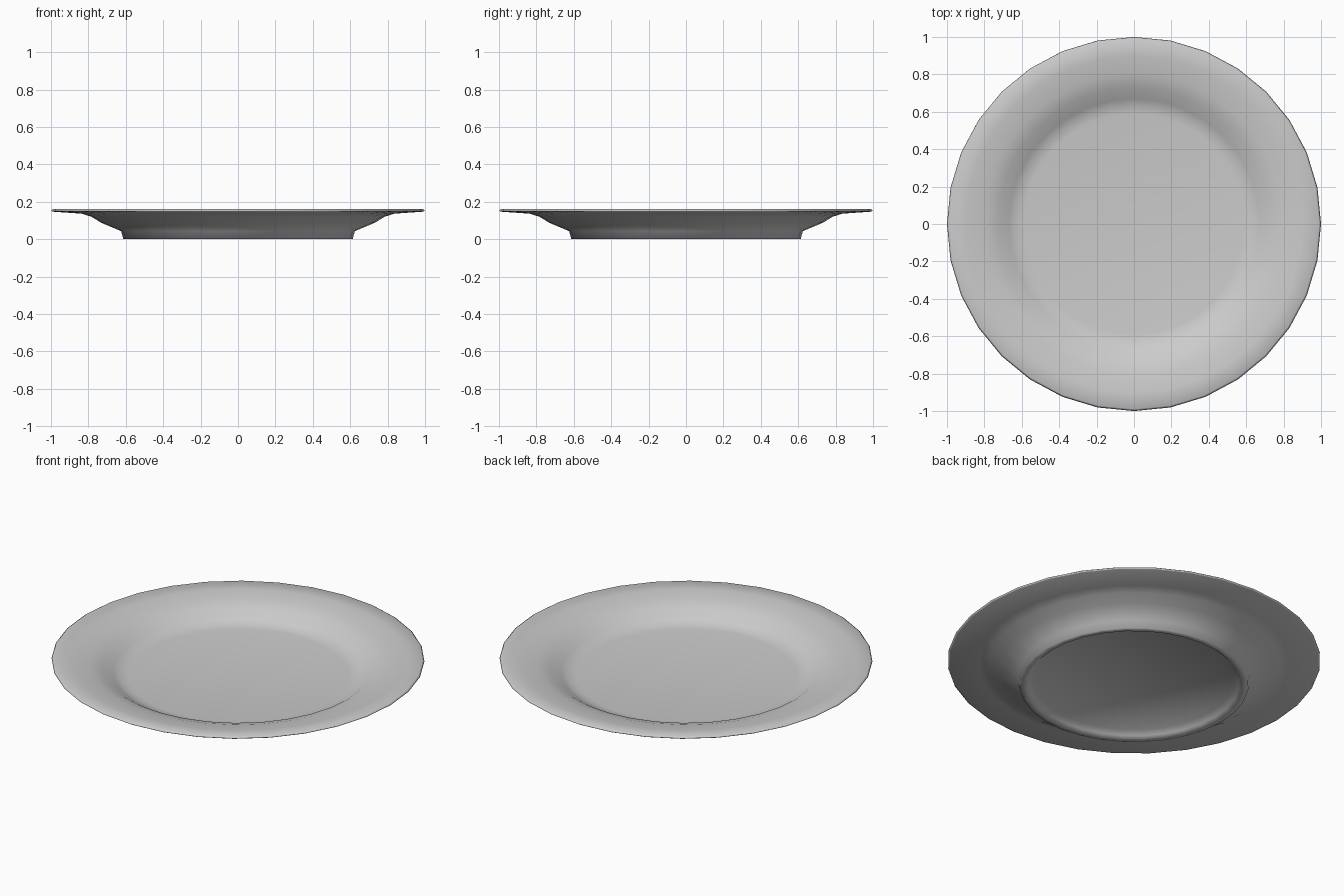
import bpy, bmesh
from math import cos, sin, tau

if "Cube" in bpy.data.objects:
    bpy.data.objects.remove(bpy.data.objects["Cube"])

SEGMENTS = 32

# Half cross-section (radius, height): underside centre -> foot -> rim -> well
PROFILE = [
    (0, 0.035), (0.54, 0.035), (0.565, 0.012), (0.58, 0.0),   # recessed base
    (0.613, 0.0), (0.625, 0.043),                             # foot ring
    (0.73, 0.087), (0.785, 0.12), (0.835, 0.136),             # outer wall
    (0.99, 0.147), (1.0, 0.153), (0.99, 0.16),                # rim lip
    (0.90, 0.154), (0.80, 0.142), (0.73, 0.12),               # inner wall
    (0.67, 0.083), (0.635, 0.067), (0.59, 0.061), (0, 0.061), # well
]


def lathe(name, profile, segments):
    """Revolve a closed profile about z; zero-radius points become poles."""
    bm = bmesh.new()
    rings = []
    for r, z in profile:
        n = segments if r > 0 else 1
        rings.append([bm.verts.new((r * cos(tau * i / segments),
                                    r * sin(tau * i / segments), z))
                      for i in range(n)])
    for a, b in zip(rings, rings[1:]):
        for i in range(segments):
            j = (i + 1) % segments
            quad = [a[i % len(a)], a[j % len(a)], b[j % len(b)], b[i % len(b)]]
            bm.faces.new(list(dict.fromkeys(quad)))
    bmesh.ops.recalc_face_normals(bm, faces=bm.faces)
    for f in bm.faces:
        f.smooth = True
    mesh = bpy.data.meshes.new(name)
    bm.to_mesh(mesh)
    bm.free()
    obj = bpy.data.objects.new(name, mesh)
    bpy.context.collection.objects.link(obj)
    return obj


# Dinner plate
lathe("plate", PROFILE, SEGMENTS)
